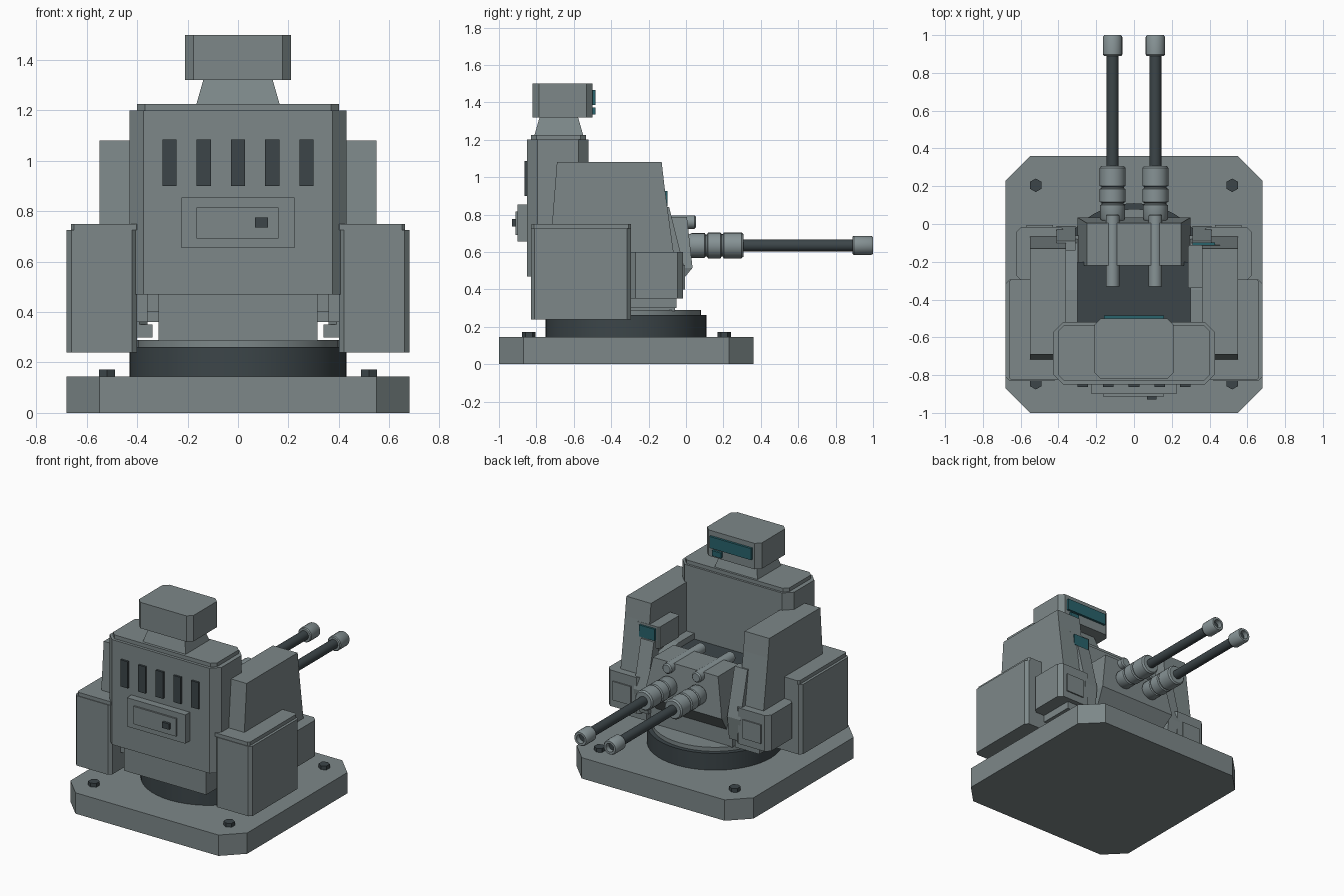
import bpy, bmesh, math
from mathutils import Matrix

if "Cube" in bpy.data.objects:
    bpy.data.objects.remove(bpy.data.objects["Cube"])


def material(name, rgb):
    m = bpy.data.materials.new(name)
    m.diffuse_color = (*rgb, 1)
    m.use_nodes = True
    m.node_tree.nodes["Principled BSDF"].inputs["Base Color"].default_value = m.diffuse_color
    return m


GREY = material("armour grey", (0.205, 0.245, 0.25))
LIGHT = material("machined metal", (0.24, 0.29, 0.30))
DARK = material("dark gunmetal", (0.045, 0.06, 0.066))
TEAL = material("teal glass", (0.022, 0.125, 0.15))


def make(name, bm, mat, smooth=False):
    bmesh.ops.recalc_face_normals(bm, faces=bm.faces)
    me = bpy.data.meshes.new(name)
    bm.to_mesh(me)
    bm.free()
    me.materials.append(mat)
    ob = bpy.data.objects.new(name, me)
    bpy.context.collection.objects.link(ob)
    if smooth:
        bpy.ops.object.select_all(action='DESELECT')
        bpy.context.view_layer.objects.active = ob
        ob.select_set(True)
        bpy.ops.object.shade_smooth_by_angle(angle=math.radians(35))
    return ob


def loft(name, rings, mat):
    """Join equal-length point rings and close both ends."""
    bm = bmesh.new()
    loops = [[bm.verts.new(p) for p in r] for r in rings]
    n = len(loops[0])
    for a, b in zip(loops, loops[1:]):
        for i in range(n):
            bm.faces.new((a[i], a[(i + 1) % n], b[(i + 1) % n], b[i]))
    bm.faces.new(loops[0])
    bm.faces.new(loops[-1])
    return make(name, bm, mat)


def outline(x, y, c):
    (x0, x1), (y0, y1) = sorted(x), sorted(y)
    if c == 0:
        return [(x0, y0), (x1, y0), (x1, y1), (x0, y1)]
    return [(x0 + c, y0), (x1 - c, y0), (x1, y0 + c), (x1, y1 - c),
            (x1 - c, y1), (x0 + c, y1), (x0, y1 - c), (x0, y0 + c)]


def block(name, x, y, z, mat=GREY, c=0.0, inset=0.0):
    """Box with cut vertical corners and an optional narrower top."""
    xt = (min(x) + inset, max(x) - inset)
    yt = (min(y) + inset, max(y) - inset)
    return loft(name, [[(*p, z[0]) for p in outline(x, y, c)],
                       [(*p, z[1]) for p in outline(xt, yt, c)]], mat)


def side_prism(name, x0, x1, profile, mat=GREY):
    return loft(name, [[(x, y, z) for y, z in profile] for x in (x0, x1)], mat)


def disc(name, x, y, z0, z1, r, seg, mat, bevel=0.0):
    bm = bmesh.new()
    bmesh.ops.create_cone(bm, cap_ends=True, segments=seg, radius1=r, radius2=r, depth=z1 - z0,
                          matrix=Matrix.Translation((x, y, (z0 + z1) / 2)))
    return make(name, bm, mat, seg > 8)


def turned(name, x, z, profile, mat, seg=20):
    """Revolve (y, radius) points about a line along y."""
    bm = bmesh.new()
    loops = [[bm.verts.new((x + r * math.cos(2 * math.pi * i / seg), y,
                            z + r * math.sin(2 * math.pi * i / seg))) for i in range(seg)]
             for y, r in profile]
    for a, b in zip(loops, loops[1:]):
        for i in range(seg):
            bm.faces.new((a[i], a[(i + 1) % seg], b[(i + 1) % seg], b[i]))
    bm.faces.new(loops[0])
    bm.faces.new(loops[-1])
    return make(name, bm, mat, True)


# Base plate, bolts and turntable
block("base_plate", (-.68, .68), (-1, .36), (0, .145), c=.13)
for x in (-.52, .52):
    for y in (-.84, .205):
        disc("base_bolt", x, y, .145, .172, .036, 6, DARK)
disc("turntable_ring", 0, -.32, .145, .262, .43, 48, DARK)
disc("turntable_top", 0, -.32, .262, .29, .40, 48, GREY)

# Main hull
block("core_hull", (-.315, .315), (-.80, -.06), (.285, .55))
block("gun_deck", (-.31, .31), (-.54, -.20), (.55, .70), DARK)
block("rear_tower", (-.43, .43), (-.85, -.52), (.47, 1.20), c=.055)
block("tower_cap", (-.40, .40), (-.83, -.535), (1.20, 1.226), c=.03)

# Sensor head
block("head_neck", (-.165, .165), (-.81, -.55), (1.226, 1.32), inset=.027)
block("sensor_head", (-.21, .21), (-.82, -.50), (1.32, 1.50), c=.033)
block("head_visor", (-.16, .16), (-.50, -.484), (1.385, 1.465), TEAL)
block("head_lens", (.07, .14), (-.50, -.484), (1.335, 1.372), TEAL)

# Tower vents and access panel
for i in range(5):
    x = (i - 2) * .136
    block("vent_slot", (x - .028, x + .028), (-.864, -.84), (.90, 1.085), DARK)
block("access_panel", (-.225, .225), (-.90, -.84), (.655, .855))
block("access_door", (-.165, .16), (-.912, -.89), (.692, .815))
block("door_latch", (.068, .12), (-.93, -.905), (.735, .775), DARK)

# Mirrored side armour
for s in (-1, 1):
    block("side_pod", (s * .40, s * .68), (-.83, -.295), (.24, .725), c=.02)
    block("pod_lid", (s * .39, s * .662), (-.825, -.295), (.725, .75), c=.012)
    side_prism("shoulder_arm", s * .36, s * .55,
               [(-.72, .70), (-.69, 1.08), (-.13, 1.08), (-.115, .95), (-.06, .55),
                (-.06, .36), (-.72, .36)])
    side_prism("shoulder_web", s * .30, s * .37,
               [(-.55, .40), (-.55, .74), (-.35, .74), (-.10, .70), (-.06, .40)])
    side_prism("cheek_plate", s * .31, s * .41,
               [(-.14, .84), (-.09, .84), (-.01, .52), (-.03, .36), (-.14, .36)])
    block("front_box", (s * .36, s * .625), (-.30, -.015), (.35, .60), c=.03)
    block("front_box_hatch", (s * .43, s * .57), (-.02, -.006), (.40, .53))
    block("front_box_foot", (s * .34, s * .53), (-.30, -.05), (.30, .35))

# Side sensor
block("side_sensor", (.285, .465), (-.34, -.112), (.79, .94), c=.01)
block("side_sensor_lens", (.31, .43), (-.113, -.098), (.845, .925), TEAL)

# Gun mount, narrower at the top with a sloped underside
loft("gun_mount", [[(-w, y0, z), (w, y0, z), (w, y1, z), (-w, y1, z)]
                   for w, y0, y1, z in ((.27, -.22, -.06, .40), (.30, -.22, .035, .515),
                                        (.25, -.22, .005, .787))], GREY)

# Twin guns
for x in (-.113, .113):
    turned("recoil_rod", x, .76, [(-.33, .036), (.045, .036), (.053, .028)], LIGHT)
    turned("gun_sleeve", x, .635,
           [(0, .05), (.02, .06), (.03, .066), (.10, .066), (.105, .058), (.112, .058),
            (.117, .069), (.185, .069), (.19, .06), (.197, .06), (.202, .069),
            (.297, .069), (.307, .06)], LIGHT)
    turned("gun_barrel", x, .635, [(.28, .032), (.93, .032)], DARK)
    turned("muzzle", x, .635, [(.89, .046), (.897, .051), (.99, .051), (1, .045),
                               (1, .03), (.96, .03)], LIGHT)
    turned("muzzle_bore", x, .635, [(.955, .0295), (.966, .0295)], DARK)
